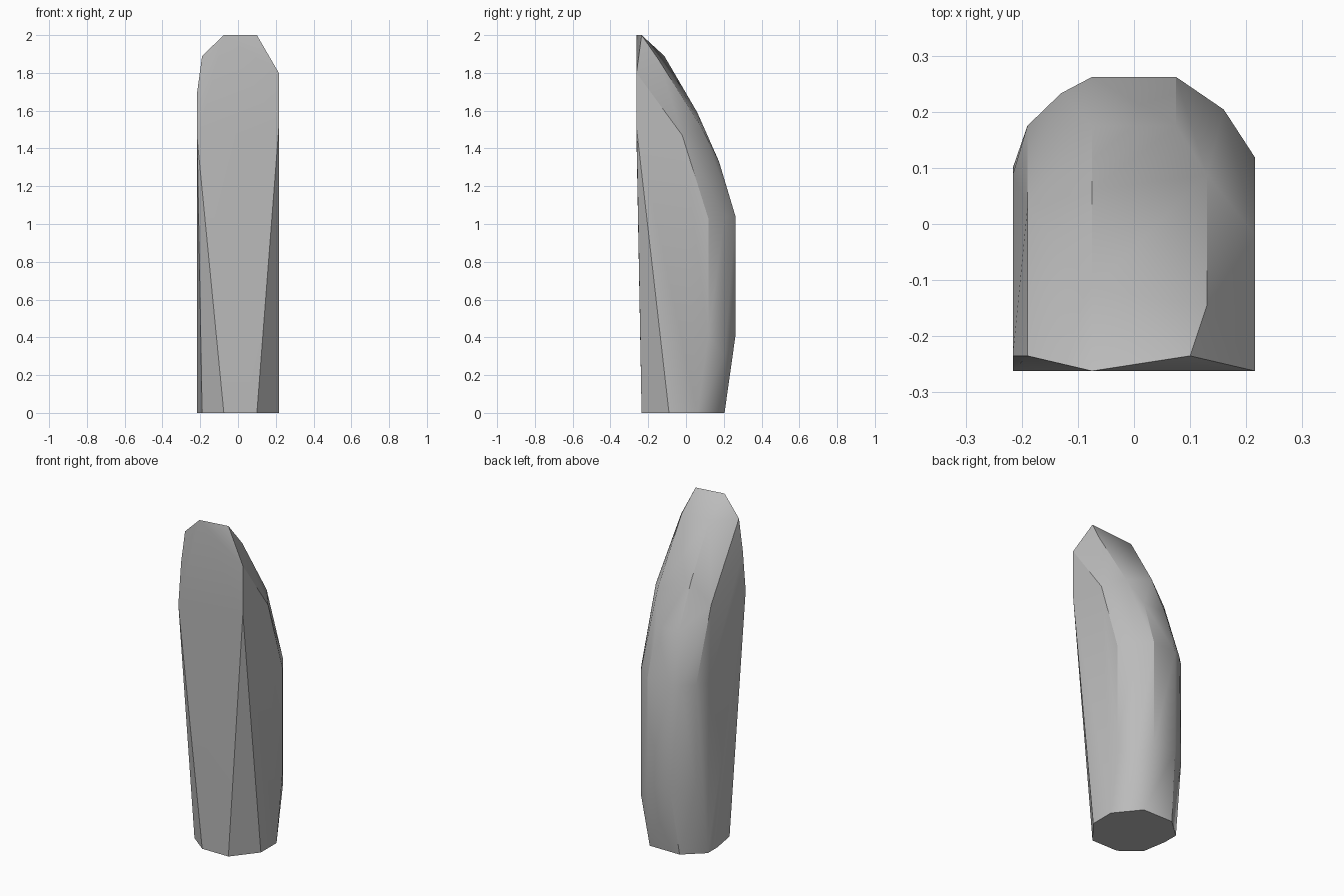
import bpy
import bmesh
import math

cube = bpy.data.objects.get("Cube")
if cube:
    bpy.data.objects.remove(cube, do_unlink=True)

# Plain grey stone
stone = bpy.data.materials.new("grey stone")
stone.use_nodes = True
grey = (0.5, 0.5, 0.5, 1)
stone.diffuse_color = grey
stone.node_tree.nodes["Principled BSDF"].inputs["Base Color"].default_value = grey

# Corner points of the chiselled stone, grouped by region
foot = [(0.1, -0.235), (0.216, -0.09), (0.216, 0.06), (0.1, 0.204),
        (-0.1, 0.204), (-0.216, 0.1), (-0.216, 0.01), (-0.19, -0.145),
        (-0.075, -0.235)]
front = [(-0.075, -0.262, 2), (0.1, -0.235, 2), (0.216, -0.262, 1.8),
         (0.216, -0.262, 1.51), (-0.216, -0.262, 1.45),
         (-0.216, -0.235, 1.7), (-0.19, -0.235, 1.89)]
back = [(-0.075, -0.115, 1.89), (0.13, -0.145, 1.87), (-0.075, 0.06, 1.59),
        (0.13, 0.088, 1.5), (0.075, 0.175, 1.33), (-0.075, 0.175, 1.33),
        (0.075, 0.262, 1.04), (-0.075, 0.262, 1.04),
        (0.075, 0.262, 0.41), (-0.075, 0.262, 0.41)]
sides = [(0.216, -0.02, 1.47), (0.216, 0.118, 1.03), (0.216, 0.118, 0.41),
         (0.16, 0.204, 1.04), (0.16, 0.204, 0.3),
         (-0.19, 0.03, 1.47), (-0.216, 0.088, 1.03), (-0.19, 0.175, 1.04),
         (-0.19, 0.175, 0.41), (-0.13, 0.233, 1.04)]

# Standing stone: faceted skin stretched over the corners
bm = bmesh.new()
for point in [(x, y, 0) for x, y in foot] + front + back + sides:
    bm.verts.new(point)
hull = bmesh.ops.convex_hull(bm, input=bm.verts[:])
loose = [v for v in bm.verts if not v.link_faces]
bmesh.ops.delete(bm, geom=loose, context="VERTS")
bmesh.ops.dissolve_limit(bm, angle_limit=math.radians(1),
                         verts=bm.verts[:], edges=bm.edges[:])
bmesh.ops.recalc_face_normals(bm, faces=bm.faces[:])
mesh = bpy.data.meshes.new("standing_stone")
bm.to_mesh(mesh)
bm.free()
mesh.materials.append(stone)
standing_stone = bpy.data.objects.new("standing_stone", mesh)
bpy.context.collection.objects.link(standing_stone)

# Soft facets with sharp main edges
bpy.ops.object.select_all(action="DESELECT")
standing_stone.select_set(True)
bpy.context.view_layer.objects.active = standing_stone
bpy.ops.object.shade_smooth_by_angle(angle=math.radians(30))
